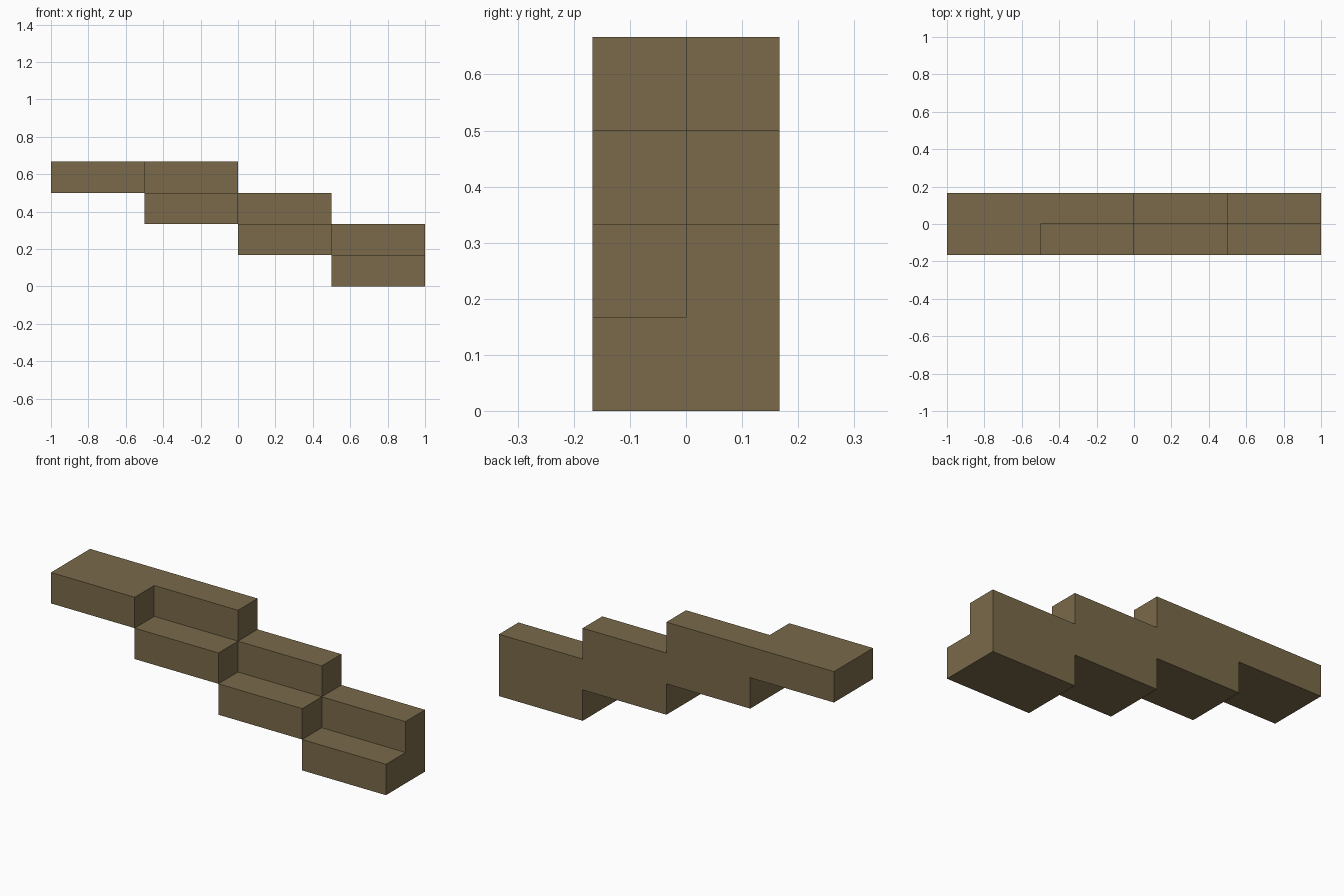
import bpy, bmesh
from mathutils import Vector

cube = bpy.data.objects.get("Cube")
if cube:
    bpy.data.objects.remove(cube, do_unlink=True)

RUN, RISE, HALF = 0.5, 1 / 6, 1 / 6   # step length, slab height, half the depth

wood = bpy.data.materials.new("brown_wood")
wood.use_nodes = True
colour = (0.195, 0.144, 0.0685, 1)
wood.diffuse_color = colour
bsdf = wood.node_tree.nodes["Principled BSDF"]
bsdf.inputs["Base Color"].default_value = colour
bsdf.inputs["Roughness"].default_value = 0.9


def extrude_profile(name, profile, x, z):
    """Extrude a (y, z) outline by one step length along +x."""
    bm = bmesh.new()
    face = bm.faces.new([bm.verts.new((x, py, z + pz)) for py, pz in profile])
    result = bmesh.ops.extrude_face_region(bm, geom=[face])
    verts = [v for v in result["geom"] if isinstance(v, bmesh.types.BMVert)]
    bmesh.ops.translate(bm, vec=Vector((RUN, 0, 0)), verts=verts)
    bmesh.ops.recalc_face_normals(bm, faces=bm.faces)
    mesh = bpy.data.meshes.new(name)
    bm.to_mesh(mesh)
    bm.free()
    mesh.materials.append(wood)
    obj = bpy.data.objects.new(name, mesh)
    bpy.context.collection.objects.link(obj)
    return obj


# L-shaped steps: low tread in front, raised ledge behind
step_profile = [(-HALF, 0), (HALF, 0), (HALF, 2 * RISE),
                (0, 2 * RISE), (0, RISE), (-HALF, RISE)]
for i in range(3):
    extrude_profile(f"step_{i + 1}", step_profile, RUN - RUN * i, RISE * i)

# Full-depth landing at the top of the flight
landing_profile = [(-HALF, 0), (HALF, 0), (HALF, RISE), (-HALF, RISE)]
extrude_profile("top_landing", landing_profile, -1, 3 * RISE)
